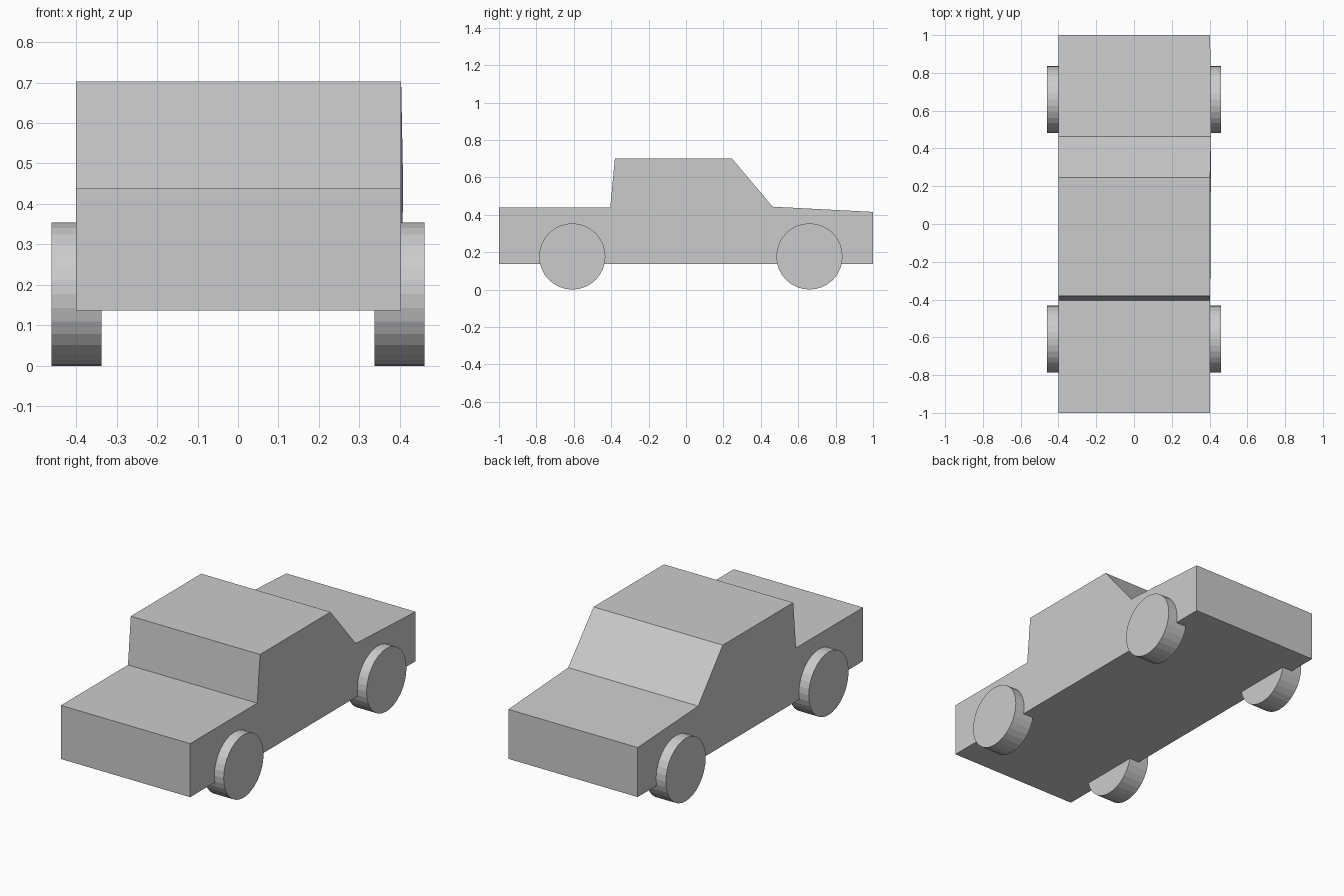
import bpy
import bmesh
from math import pi
from mathutils import Matrix

old = bpy.data.objects.get("Cube")
if old:
    bpy.data.objects.remove(old, do_unlink=True)

grey = bpy.data.materials.new("plain_grey")
grey.use_nodes = True
colour = (0.6, 0.6, 0.6, 1)
grey.diffuse_color = colour
grey.node_tree.nodes["Principled BSDF"].inputs["Base Color"].default_value = colour


def finish(bm, name):
    bmesh.ops.recalc_face_normals(bm, faces=bm.faces)
    mesh = bpy.data.meshes.new(name)
    bm.to_mesh(mesh)
    bm.free()
    mesh.materials.append(grey)
    obj = bpy.data.objects.new(name, mesh)
    bpy.context.collection.objects.link(obj)
    return obj


# Body: side profile (y, z) extruded across the width
profile = [(-1, 0.137), (1, 0.137), (1, 0.415), (0.463, 0.443), (0.245, 0.702),
           (-0.38, 0.702), (-0.405, 0.438), (-1, 0.438)]
BODY_LEFT, BODY_RIGHT = 0.403, -0.4
bm = bmesh.new()
side = bm.faces.new([bm.verts.new((BODY_RIGHT, y, z)) for y, z in profile])
extruded = bmesh.ops.extrude_face_region(bm, geom=[side], use_keep_orig=True)
left_verts = [g for g in extruded["geom"] if isinstance(g, bmesh.types.BMVert)]
bmesh.ops.translate(bm, verts=left_verts, vec=(BODY_LEFT - BODY_RIGHT, 0, 0))
# Slight outward kink at the foot of the sloped window
for v in left_verts:
    if abs(v.co.y - 0.463) < 0.01:
        v.co.x += 0.005
finish(bm, "body")

# Wheels: short cylinders on the x axis, sunk into the body sides
RADIUS, WIDTH = 0.177, 0.123
for end, y in (("front", -0.608), ("rear", 0.66)):
    for label, sign in (("left", 1), ("right", -1)):
        bm = bmesh.new()
        bmesh.ops.create_cone(bm, cap_ends=True, segments=32, radius1=RADIUS,
                              radius2=RADIUS, depth=WIDTH,
                              matrix=Matrix.Rotation(pi / 2, 4, 'Y'))
        wheel = finish(bm, f"{end}_{label}_wheel")
        wheel.location = (sign * 0.399, y, RADIUS)
